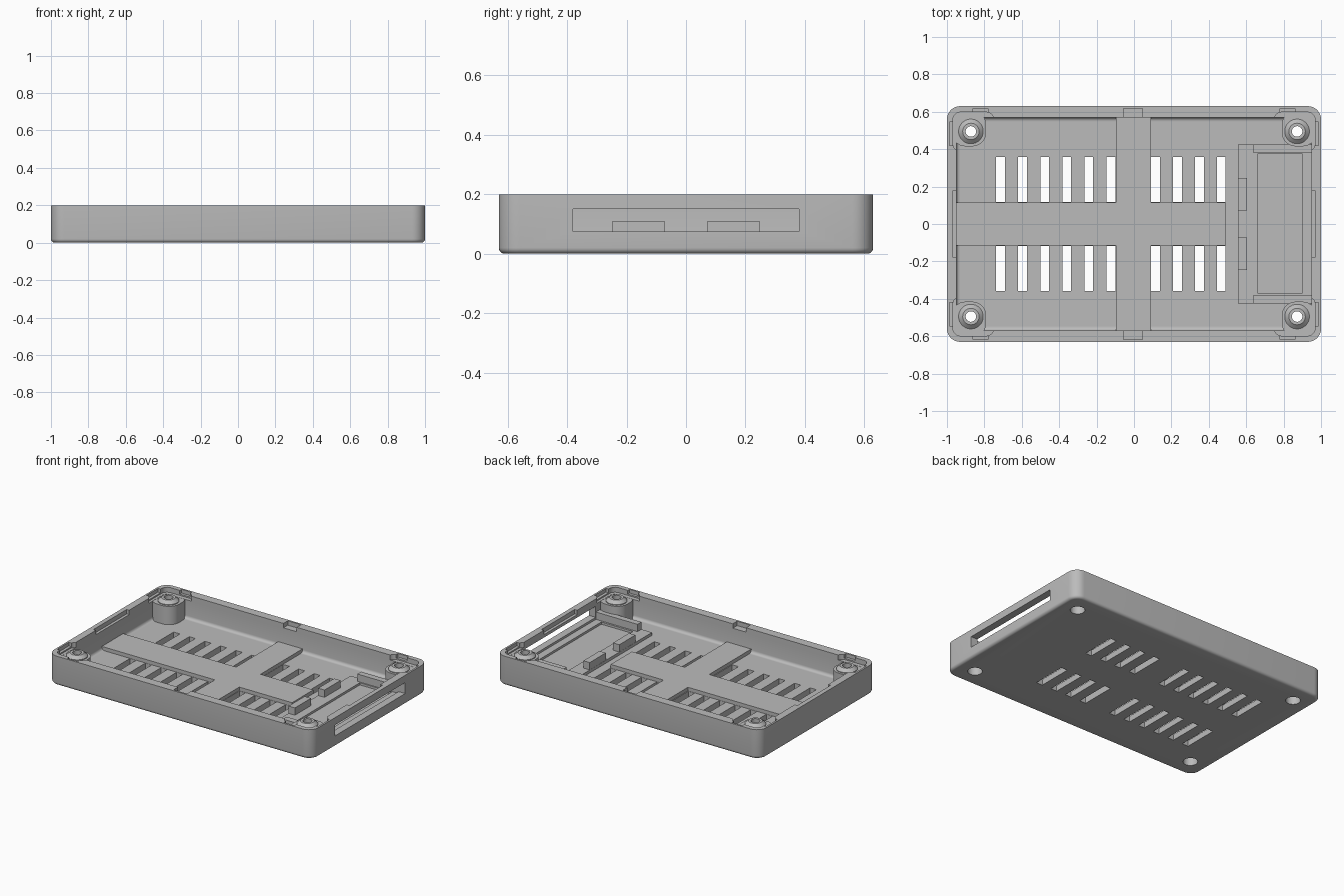
import bpy
import bmesh
from math import pi, cos, sin

old = bpy.data.objects.get("Cube")
if old:
    bpy.data.objects.remove(old, do_unlink=True)

grey = bpy.data.materials.new("plain grey")
grey.use_nodes = True
tone = (0.5, 0.5, 0.5, 1)
grey.diffuse_color = tone
grey.node_tree.nodes["Principled BSDF"].inputs["Base Color"].default_value = tone


def finish(name, bm):
    bmesh.ops.recalc_face_normals(bm, faces=bm.faces)
    mesh = bpy.data.meshes.new(name)
    bm.to_mesh(mesh)
    bm.free()
    mesh.materials.append(grey)
    ob = bpy.data.objects.new(name, mesh)
    bpy.context.collection.objects.link(ob)
    return ob


def box(name, x, y, z, radius=0, foot=0):
    """Box from ranges, with rounded upright edges and rounded bottom edge."""
    bm = bmesh.new()
    bmesh.ops.create_cube(bm, size=1)
    for v in bm.verts:
        for i, r in enumerate((x, y, z)):
            v.co[i] = r[0] if v.co[i] < 0 else r[1]
    if radius:
        upright = [e for e in bm.edges if abs(e.verts[0].co.z - e.verts[1].co.z) > 1e-4]
        bmesh.ops.bevel(bm, geom=upright, offset=radius, segments=8,
                        profile=0.5, affect='EDGES')
    if foot:
        low = [e for e in bm.edges if all(v.co.z < z[0] + 1e-4 for v in e.verts)]
        bmesh.ops.bevel(bm, geom=low, offset=foot, segments=5,
                        profile=0.5, affect='EDGES')
    return finish(name, bm)


def lathe(name, cx, cy, profile, steps=32):
    """Turn a closed (radius, height) profile around an upright axis."""
    bm = bmesh.new()
    rings = [[bm.verts.new((cx + r * cos(2 * pi * k / steps),
                            cy + r * sin(2 * pi * k / steps), h))
              for k in range(steps)] for r, h in profile]
    for a, b in zip(rings, rings[1:] + rings[:1]):
        for k in range(steps):
            n = (k + 1) % steps
            bm.faces.new((a[k], a[n], b[n], b[k]))
    return finish(name, bm)


def cylinder(name, cx, cy, radius, z0, z1):
    bm = bmesh.new()
    bmesh.ops.create_cone(bm, cap_ends=True, segments=32, radius1=radius,
                          radius2=radius, depth=z1 - z0)
    bmesh.ops.translate(bm, verts=bm.verts, vec=(cx, cy, (z0 + z1) / 2))
    return finish(name, bm)


def combine(target, other, operation):
    mod = target.modifiers.new("combine", 'BOOLEAN')
    mod.operation = operation
    mod.solver = 'EXACT'
    mod.object = other
    bpy.context.view_layer.objects.active = target
    bpy.ops.object.modifier_apply(modifier=mod.name)
    bpy.data.objects.remove(other, do_unlink=True)


def cut(target, other):
    combine(target, other, 'DIFFERENCE')


def span(sign, a, b):
    return tuple(sorted((sign * a, sign * b)))


TOP = 0.2
FLOOR = 0.04
RIB = 0.065
POST = 0.165
ABOVE = 0.3
corners = [(sx, sy) for sx in (-1, 1) for sy in (-1, 1)]
screw_x, screw_y = 0.872, 0.495

# Open tray with rounded corners
tray = box("tray", (-1, 1), (-0.63, 0.63), (0, TOP), 0.07, 0.02)
cut(tray, box("cavity", (-0.95, 0.95), (-0.57, 0.57), (FLOOR, ABOVE), 0.03, 0.02))

# Corner posts, merged into the tray
for sx, sy in corners:
    combine(tray, box("post", span(sx, 0.79, 0.975), span(sy, 0.415, 0.605),
                      (0.02, POST), 0.075), 'UNION')

# Corner recesses and small rim notches
for sx, sy in corners:
    cut(tray, box("recess", span(sx, 0.75, 0.968), span(sy, 0.39, 0.598),
                  (POST + 0.001, ABOVE), 0.04))
    cut(tray, box("long_notch", span(sx, 0.78, 0.86), span(sy, 0.55, 0.617), (0.175, ABOVE)))
    cut(tray, box("short_notch", span(sx, 0.93, 0.987), span(sy, 0.42, 0.545), (0.175, ABOVE)))
for s in (-1, 1):
    cut(tray, box("middle_notch", (-0.055, 0.045), span(s, 0.55, 0.617), (0.17, ABOVE)))
    cut(tray, box("end_notch", span(s, 0.93, 0.969), (-0.18, 0.18), (0.17, ABOVE)))

# Screw holes with wider counterbores underneath
for sx, sy in corners:
    cx, cy = sx * screw_x, sy * screw_y
    cut(tray, cylinder("hole", cx, cy, 0.028, -0.1, ABOVE))
    cut(tray, cylinder("counterbore", cx, cy, 0.046, -0.1, 0.09))

# Vent slots in four groups
starts = [-0.737 + 0.118 * i for i in range(6)] + [0.092 + 0.117 * i for i in range(4)]
for x in starts:
    for s in (-1, 1):
        cut(tray, box("slot", (x, x + 0.047), span(s, 0.117, 0.357), (-0.1, 0.1)))

# Port window in the end wall
cut(tray, box("window", (0.9, 1.1), (-0.38, 0.38), (0.075, 0.15)))

# Raised cross on the floor
cross = box("floor_cross", (-0.955, 0.49), (-0.115, 0.115), (0.02, RIB))
combine(cross, box("cross_arm", (-0.095, 0.09), (-0.575, 0.575), (0.02, RIB)), 'UNION')

# Seat plate with a shallow pocket, behind the window
seat = box("board_seat", (0.555, 0.96), (-0.425, 0.425), (0.02, 0.06))
cut(seat, box("pocket", (0.66, 0.9), (-0.37, 0.375), (0.045, 0.1)))

parts = [tray, cross, seat]
for s, side in ((-1, "front"), (1, "back")):
    # Side rails and stop blocks around the seat
    parts.append(box(side + "_rail", (0.635, 0.958), span(s, 0.383, 0.424), (0.03, 0.11)))
    parts.append(box(side + "_stop", (0.556, 0.604), span(s, 0.073, 0.247), (0.03, 0.11)))

# Tapered screw collars on the posts
for sx, sy in corners:
    name = ("front" if sy < 0 else "back") + ("_right" if sx < 0 else "_left") + "_collar"
    parts.append(lathe(name, sx * screw_x, sy * screw_y,
                       [(0.028, 0.155), (0.066, 0.155), (0.066, 0.17),
                        (0.044, 0.19), (0.028, 0.19)]))

for ob in parts:
    bpy.ops.object.select_all(action='DESELECT')
    ob.select_set(True)
    bpy.context.view_layer.objects.active = ob
    bpy.ops.object.shade_smooth_by_angle(angle=0.55)
